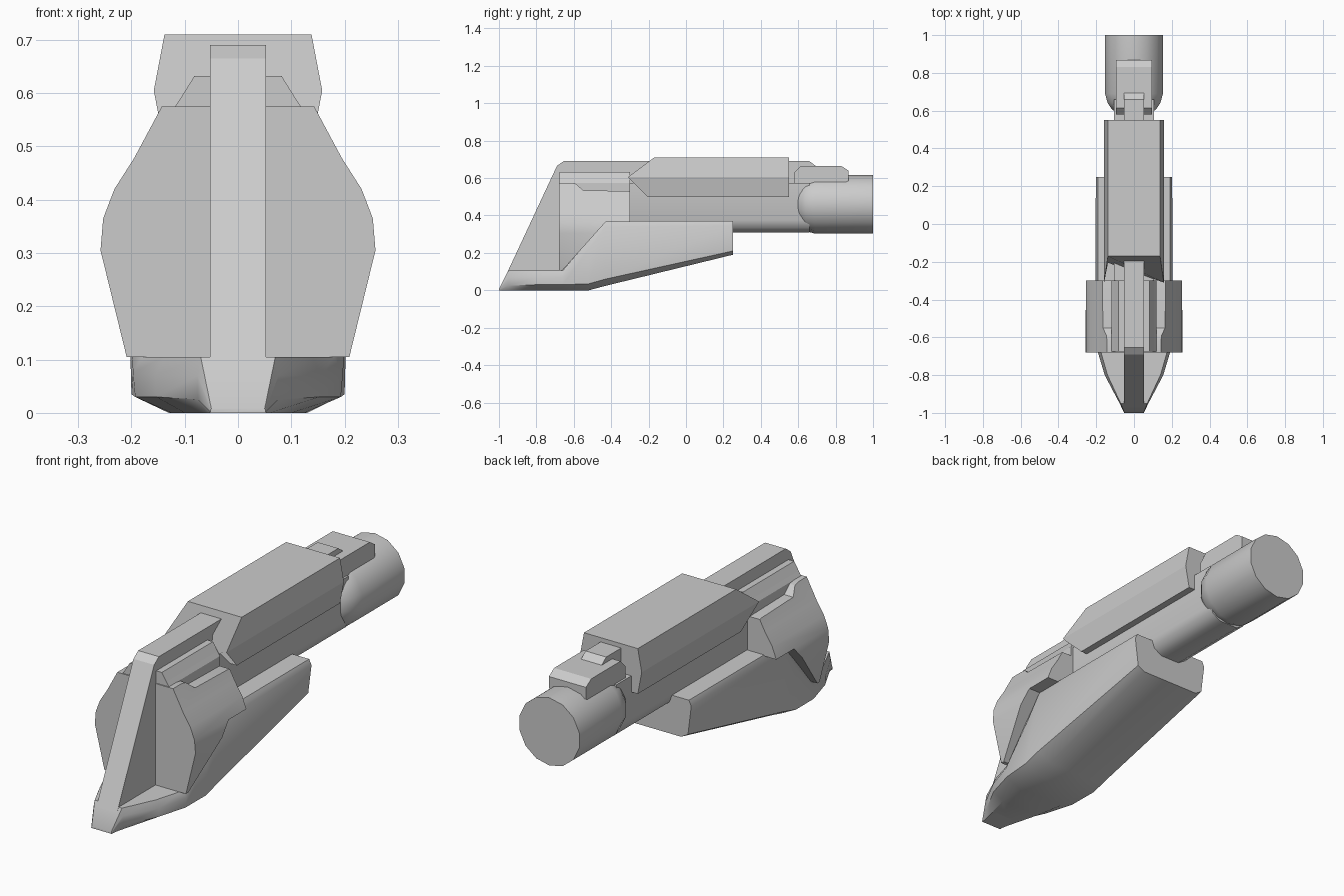
import bpy, bmesh, math

if "Cube" in bpy.data.objects:
    bpy.data.objects.remove(bpy.data.objects["Cube"])


def finish(name, bm, smooth=None):
    bmesh.ops.remove_doubles(bm, verts=bm.verts, dist=1e-5)
    bmesh.ops.recalc_face_normals(bm, faces=bm.faces)
    me = bpy.data.meshes.new(name)
    bm.to_mesh(me)
    bm.free()
    ob = bpy.data.objects.new(name, me)
    bpy.context.collection.objects.link(ob)
    if smooth:
        shade(ob, smooth)
    return ob


def shade(ob, angle):
    bpy.ops.object.select_all(action='DESELECT')
    ob.select_set(True)
    bpy.context.view_layer.objects.active = ob
    bpy.ops.object.shade_smooth_by_angle(angle=math.radians(angle))


def loft(name, rings, smooth=None):
    """Skin a list of equal-length point rings and cap both ends."""
    bm = bmesh.new()
    loops = [[bm.verts.new(p) for p in r] for r in rings]
    n = len(loops[0])
    for a, b in zip(loops, loops[1:]):
        for i in range(n):
            j = (i + 1) % n
            bm.faces.new((a[i], a[j], b[j], b[i]))
    bm.faces.new(loops[0])
    bm.faces.new(loops[-1])
    return finish(name, bm, smooth)


def mirrored(half):
    """Half section (x, z), bottom to top, to a closed symmetric section."""
    return half + [(-x, z) for x, z in reversed(half)]


def side_plate(name, w, yz):
    return loft(name, [[(x, y, z) for y, z in yz] for x in (-w, w)])


def along_y(name, half, y0, y1, smooth=None):
    return loft(name, [[(x, y, z) for x, z in mirrored(half)] for y in (y0, y1)], smooth)


# Central blade running the length of the model
side_plate("central_blade", 0.053, [
    (-1, 0), (-0.69, 0.665), (-0.655, 0.69), (0.66, 0.69), (0.70, 0.66),
    (0.70, 0.5), (-0.3, 0.3), (-0.6, 0.06), (-0.9, 0)])

# Lower hull: y, bottom (w, z), chine (w, z), flank (w, z), top (w, z)
sections = [
    (-1.0, (0.05, 0), (0.052, 0.002), (0.052, 0.005), (0.05, 0.008)),
    (-0.95, (0.06, 0), (0.075, 0.025), (0.076, 0.07), (0.07, 0.105)),
    (-0.80, (0.10, 0), (0.153, 0.03), (0.155, 0.07), (0.14, 0.105)),
    (-0.66, (0.125, 0), (0.193, 0.03), (0.197, 0.075), (0.18, 0.105)),
    (-0.52, (0.13, 0), (0.20, 0.035), (0.205, 0.22), (0.19, 0.266)),
    (-0.43, (0.133, 0.024), (0.20, 0.06), (0.205, 0.34), (0.19, 0.37)),
    (0.25, (0.15, 0.19), (0.185, 0.21), (0.202, 0.345), (0.19, 0.37))]
loft("lower_hull", [[(x, s[0], z) for x, z in mirrored(list(s[1:]))]
                    for s in sections], 40)

# Side housing: front outline cut by side outline
housing = along_y("side_housing", [
    (0.209, 0.105), (0.258, 0.305), (0.253, 0.365), (0.232, 0.42),
    (0.195, 0.478), (0.143, 0.575)], -0.68, -0.30)
cutter = side_plate("housing_cutter", 0.4, [
    (-0.70, 0.08), (-0.685, 0.08), (-0.43, 0.365), (-0.25, 0.365), (-0.25, 0.52),
    (-0.31, 0.53), (-0.55, 0.535), (-0.59, 0.57), (-0.63, 0.577), (-0.70, 0.577)])
cutter.hide_render = True
mod = housing.modifiers.new("outline", 'BOOLEAN')
mod.operation = 'INTERSECT'
mod.solver = 'EXACT'
mod.object = cutter
bpy.context.view_layer.objects.active = housing
bpy.ops.object.modifier_apply(modifier="outline")
bpy.data.objects.remove(cutter)
shade(housing, 30)

# Raised block on the housing
along_y("housing_ridge", [(0.118, 0.48), (0.118, 0.575), (0.105, 0.595), (0.082, 0.632)],
        -0.675, -0.30)

# Upper receiver with wedge nose
hexagon = [(0.138, 0.50), (0.158, 0.605), (0.138, 0.71)]
nose_y = [-0.205, -0.31, -0.17]
front = [(x, y, z) for (x, z), y in zip(mirrored(hexagon), nose_y + nose_y[::-1])]
rear = [(x, 0.55, z) for x, z in mirrored(hexagon)]
loft("upper_receiver", [front, rear])

# Beam beneath the receiver
along_y("main_beam", [(0.05, 0.31), (0.09, 0.335), (0.105, 0.375), (0.105, 0.575)],
        -0.35, 0.66, 40)

# Rear barrel with rounded shoulder
sides = 14
loft("rear_barrel", [
    [(r * math.sin(2 * math.pi * i / sides), y, 0.46 + r * math.cos(2 * math.pi * i / sides))
     for i in range(sides)]
    for y, r in [(0.585, 0.08), (0.605, 0.118), (0.64, 0.143), (0.69, 0.157), (1.0, 0.157)]], 35)

# Rear block on the barrel
side_plate("rear_block", 0.095, [
    (0.58, 0.53), (0.58, 0.63), (0.615, 0.665), (0.83, 0.665), (0.868, 0.64),
    (0.868, 0.585), (0.75, 0.53)])
